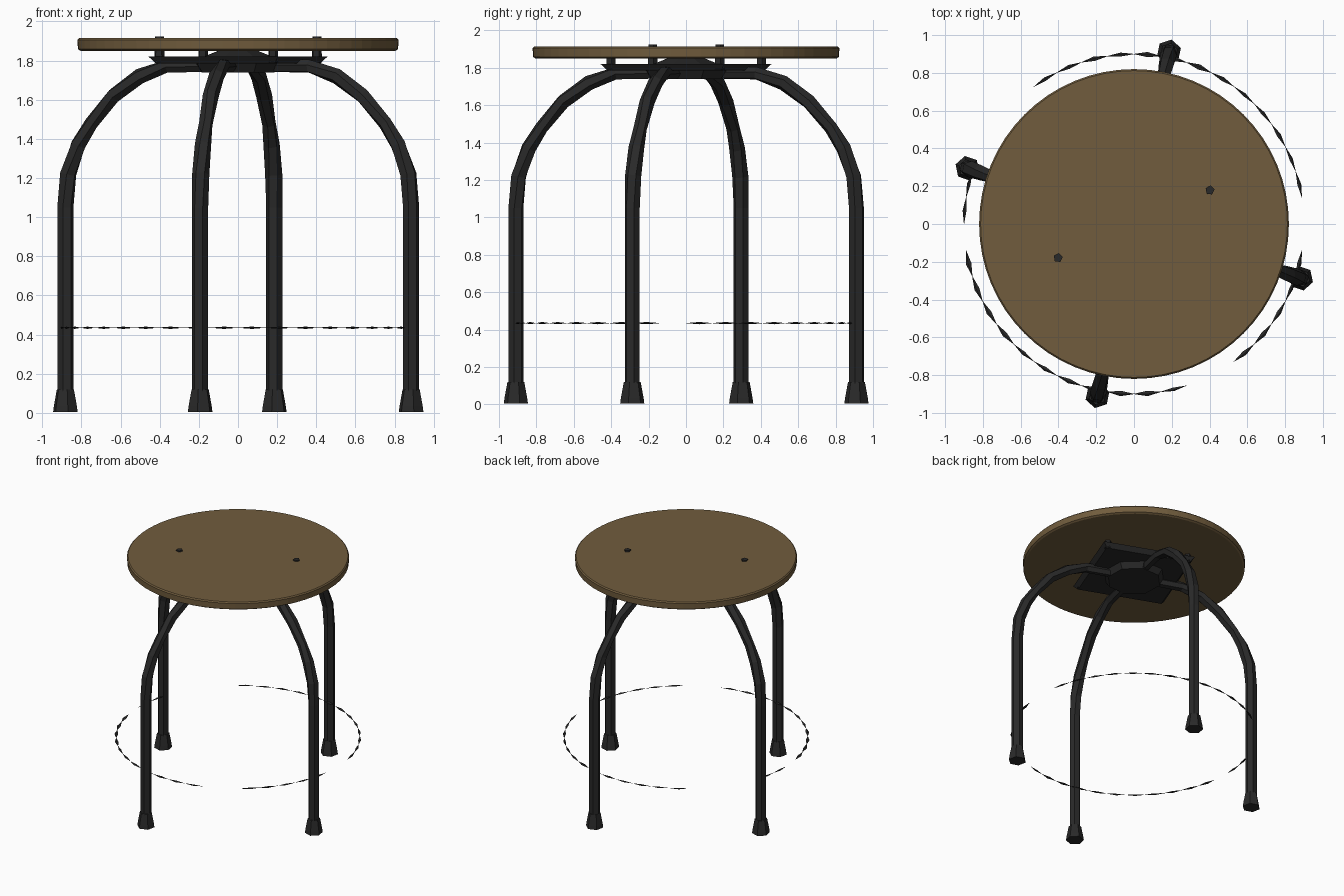
import bpy, bmesh, math, random
from mathutils import Vector

random.seed(4)
cube = bpy.data.objects.get("Cube")
if cube:
    bpy.data.objects.remove(cube)


def material(name, rgb):
    m = bpy.data.materials.new(name)
    m.use_nodes = True
    m.diffuse_color = (*rgb, 1)
    m.node_tree.nodes["Principled BSDF"].inputs["Base Color"].default_value = (*rgb, 1)
    return m


wood = material("brown wood", (0.165, 0.108, 0.047))
metal = material("black metal", (0.022, 0.022, 0.022))


def finish(bm, name, mat):
    bmesh.ops.recalc_face_normals(bm, faces=bm.faces)
    mesh = bpy.data.meshes.new(name)
    bm.to_mesh(mesh)
    bm.free()
    mesh.materials.append(mat)
    obj = bpy.data.objects.new(name, mesh)
    bpy.context.collection.objects.link(obj)
    return obj


def polar(r, degrees, z):
    a = math.radians(degrees)
    return Vector((r * math.cos(a), r * math.sin(a), z))


def loft(bm, rings):
    """Skin a list of point rings and cap both ends."""
    loops = [[bm.verts.new(p) for p in ring] for ring in rings]
    n = len(loops[0])
    for a, b in zip(loops, loops[1:]):
        for i in range(n):
            j = (i + 1) % n
            bm.faces.new((a[i], a[j], b[j], b[i]))
    bm.faces.new(loops[0])
    bm.faces.new(loops[-1])


def prism(name, mat, sides, profile, turn=0, centre=(0, 0)):
    """Upright lathe of a (radius, height) profile."""
    bm = bmesh.new()
    offset = Vector((*centre, 0))
    loft(bm, [[polar(r, turn + 360 * i / sides, z) + offset for i in range(sides)]
              for r, z in profile])
    return finish(bm, name, mat)


# Round wooden seat with a slight bevel
prism("seat", wood, 64, [(0.805, 1.85), (0.818, 1.858), (0.82, 1.905), (0.812, 1.914)])

# Square mounting plate, corner bolts and centre hub
prism("mounting_plate", metal, 4, [(0.46, 1.785), (0.5, 1.82)], 24)
prism("centre_hub", metal, 8, [(0.2, 1.74), (0.24, 1.80), (0.1, 1.853)], 24)
for k in range(4):
    p = polar(0.44, 24 + 90 * k, 0)
    top = 1.924 if k % 2 == 0 else 1.852
    prism("seat_bolt", metal, 5, [(0.027, 1.79), (0.025, top)], 10, (p.x, p.y))

# Bent tube legs, each running up and inward to the hub:
# distance out, height, tube radius, twist in degrees
path = [(0.93, 0.08, 0.042, 0), (0.93, 1.05, 0.042, 0), (0.915, 1.22, 0.044, 8),
        (0.86, 1.37, 0.042, 20), (0.79, 1.48, 0.036, 30), (0.67, 1.62, 0.041, 15),
        (0.53, 1.72, 0.040, 28), (0.38, 1.772, 0.036, 10), (0.0, 1.775, 0.034, 0)]
directions = [78.5, 161.5, 258, 342]
for angle in directions:
    bm = bmesh.new()
    side = polar(1, angle + 90, 0)
    rings = []
    for k, (r, z, size, twist) in enumerate(path):
        prev, nxt = path[max(k - 1, 0)], path[min(k + 1, len(path) - 1)]
        along = (polar(nxt[0], angle, nxt[1]) - polar(prev[0], angle, prev[1])).normalized()
        across = along.cross(side)
        ring = []
        for i in range(6):
            a = math.radians(60 * i + twist)
            ring.append(polar(r, angle, z) + size * (side * math.cos(a) + across * math.sin(a)))
        rings.append(ring)
    loft(bm, rings)
    finish(bm, "leg", metal)
    # Flared foot
    p = polar(0.93, angle, 0)
    prism("foot", metal, 6, [(0.066, 0.005), (0.062, 0.035), (0.046, 0.12)],
          angle, (p.x, p.y))

# Thin broken foot ring made of tapered slivers, open at both sides
bm = bmesh.new()
step = 9
for k in range(360 // step):
    a = k * step
    if a < 8 or 172 < a < 186 or 118 < a < 158 or a > 345 or 286 < a < 302:
        continue
    r, w, h = 0.9, random.uniform(0.009, 0.015), 0.006
    mid = a + step / 2
    ends = [polar(r, a - 0.3, 0.435), polar(r, a + step + 0.3, 0.435)]
    middle = [polar(r + w, mid, 0.435), polar(r + 0.003, mid, 0.435 + h),
              polar(r - w, mid, 0.435), polar(r + 0.003, mid, 0.435 - h)]
    tips = [bm.verts.new(p) for p in ends]
    belt = [bm.verts.new(p) for p in middle]
    for tip in tips:
        for i in range(4):
            bm.faces.new((tip, belt[i], belt[(i + 1) % 4]))
finish(bm, "foot_ring", metal)
